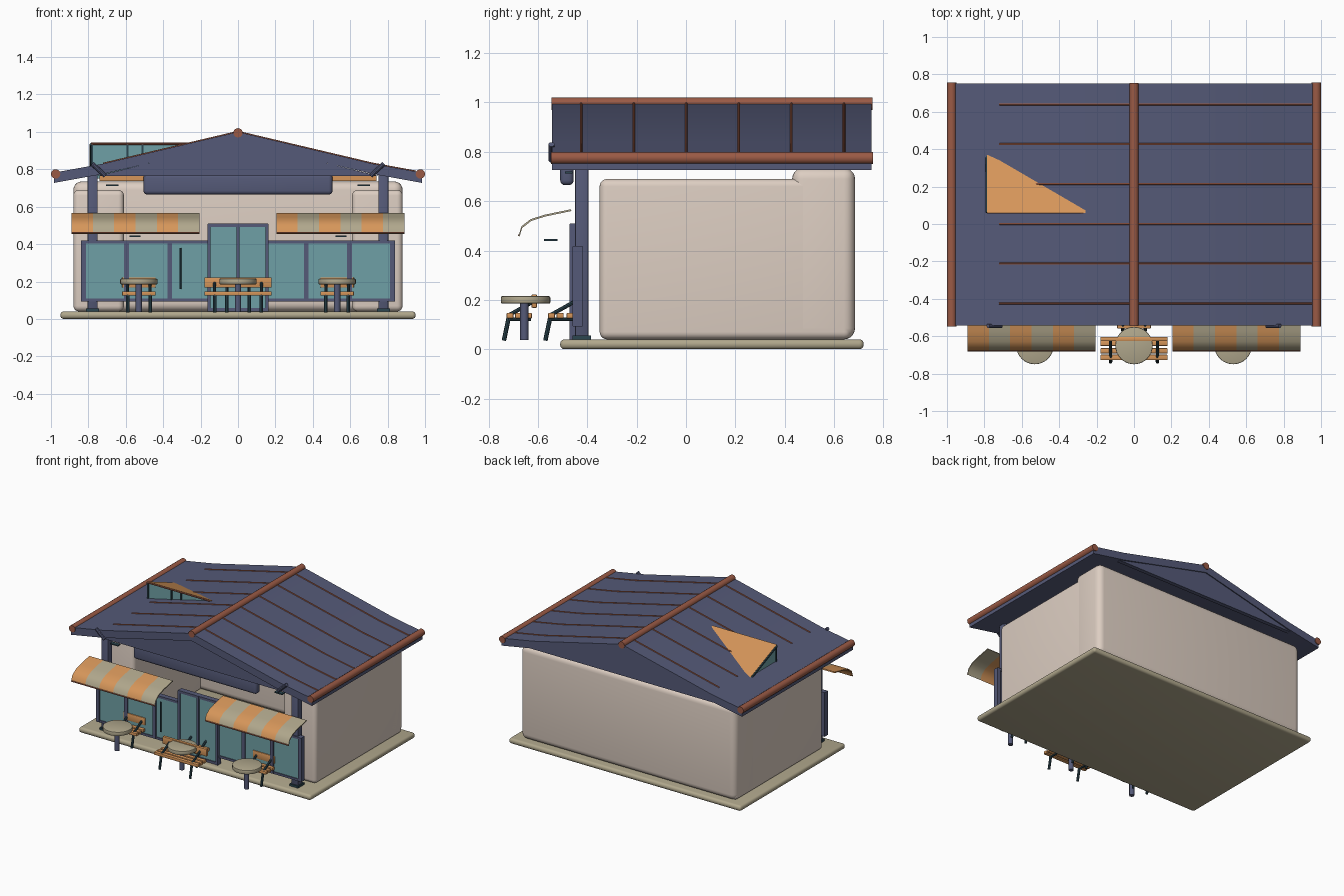
import bpy, bmesh, math
from mathutils import Vector

if "Cube" in bpy.data.objects:
    bpy.data.objects.remove(bpy.data.objects["Cube"])


def material(name, hexcode):
    """Flat material from an sRGB hex code."""
    rgb = [int(hexcode[i:i + 2], 16) / 255 for i in (0, 2, 4)]
    lin = [c / 12.92 if c < 0.04 else ((c + 0.055) / 1.055) ** 2.4 for c in rgb]
    m = bpy.data.materials.new(name)
    m.use_nodes = True
    m.diffuse_color = (*lin, 1)
    m.node_tree.nodes["Principled BSDF"].inputs["Base Color"].default_value = (*lin, 1)
    return m


slate = material("slate blue", "555A78")
plaster = material("warm plaster", "DDCEC2")
stone = material("sand stone", "B0A78C")
teal = material("teal glass", "6FA0A6")
orange = material("orange wood", "D6965A")
copper = material("copper brown", "9A5A45")
iron = material("dark iron", "2C4650")


def finish(name, bm, mat, bevel=0, segments=3):
    bmesh.ops.recalc_face_normals(bm, faces=bm.faces)
    me = bpy.data.meshes.new(name)
    bm.to_mesh(me)
    bm.free()
    ob = bpy.data.objects.new(name, me)
    bpy.context.collection.objects.link(ob)
    for m in mat if isinstance(mat, list) else [mat]:
        me.materials.append(m)
    bpy.ops.object.select_all(action="DESELECT")
    bpy.context.view_layer.objects.active = ob
    ob.select_set(True)
    if bevel:
        b = ob.modifiers.new("round", "BEVEL")
        b.width, b.segments = bevel, segments
        bpy.ops.object.modifier_apply(modifier="round")
    bpy.ops.object.shade_smooth_by_angle(angle=math.radians(35))
    return ob


def box(name, xs, ys, zs, mat, bevel=0, segments=3):
    bm = bmesh.new()
    bmesh.ops.create_cube(bm, size=1)
    for v in bm.verts:
        v.co = [(a + b) / 2 + c * (b - a) for (a, b), c in zip((xs, ys, zs), v.co)]
    return finish(name, bm, mat, bevel, segments)


def rod(name, p, q, r, mat, sides=16, bevel=0):
    p, q = Vector(p), Vector(q)
    bm = bmesh.new()
    bmesh.ops.create_cone(bm, cap_ends=True, segments=sides, radius1=r, radius2=r, depth=(q - p).length)
    turn = (q - p).to_track_quat("Z", "Y")
    for v in bm.verts:
        v.co = turn @ v.co + (p + q) / 2
    return finish(name, bm, mat, bevel, 2)


def prism(name, points, start, end, axis, mat):
    """Extrude a closed profile along x (points are y, z) or y (points are x, z)."""
    bm = bmesh.new()
    place = (lambda a, b: (start, a, b)) if axis == "x" else (lambda a, b: (a, start, b))
    face = bm.faces.new([bm.verts.new(place(*p)) for p in points])
    out = bmesh.ops.extrude_face_region(bm, geom=[face])["geom"]
    shift = Vector((end - start, 0, 0) if axis == "x" else (0, end - start, 0))
    for g in out:
        if isinstance(g, bmesh.types.BMVert):
            g.co += shift
    return finish(name, bm, mat)


SIDES = (("right", -1), ("left", 1))


def span(s, a, b):
    return tuple(sorted((s * a, s * b)))


# Ground slab and plaster walls
box("base_slab", (-0.95, 0.95), (-0.51, 0.72), (0, 0.04), stone, 0.018, 4)
box("back_wall", (-0.88, 0.88), (0.43, 0.685), (0.04, 0.735), plaster, 0.045, 5)
for side, s in SIDES:
    box(side + "_wall", span(s, 0.61, 0.88), (-0.35, 0.67), (0.04, 0.69), plaster, 0.03, 5)

# Roof shell with gable panels
half = [(0, 1.0), (0.72, 0.83), (0.985, 0.782)]
T = 0.055
top = [(-x, z) for x, z in reversed(half)] + half[1:]
prism("roof", top + [(x, z - T) for x, z in reversed(top)], -0.543, 0.752, "y", slate)
for end, y in (("front", -0.535), ("back", 0.715)):
    prism(end + "_gable", [(-0.75, 0.765), (0, 0.95), (0.75, 0.765)], y, y + 0.03, "y", slate)

# Ridge, eave and seam trim
rod("ridge_cap", (0, -0.545, 0.995), (0, 0.755, 0.995), 0.025, copper)
for side, s in SIDES:
    rod(side + "_eave_tube", (s * 0.975, -0.547, 0.775), (s * 0.975, 0.757, 0.775), 0.025, copper)
    for i in range(6):
        y = -0.425 + i * 0.213
        rod(side + "_seam_upper", (0, y, 1.0), (s * 0.72, y, 0.83), 0.0055, copper, 8)
        if s > 0:
            rod(side + "_seam_lower", (0.72, y, 0.83), (0.95, y, 0.788), 0.0055, copper, 8)
    rod(side + "_gable_clip", (s * 0.78, -0.545, 0.83), (s * 0.71, -0.545, 0.765), 0.012, slate, 10)

# Wedge dormer on the right slope
prism("dormer_glass", [(0.068, 0.935), (0.43, 0.785), (0.068, 0.75)], -0.78, -0.27, "x", teal)
prism("dormer_roof", [(0.06, 0.932), (0.06, 0.944), (0.43, 0.794), (0.43, 0.782)], -0.785, -0.26, "x", orange)
rod("dormer_front_trim", (-0.785, 0.061, 0.937), (-0.27, 0.061, 0.937), 0.006, copper, 8)
rod("dormer_side_trim", (-0.786, 0.062, 0.933), (-0.786, 0.43, 0.783), 0.008, iron, 8)
for x in (-0.78, -0.59, -0.51):
    box("dormer_mullion", (x - 0.005, x + 0.005), (0.06, 0.07), (0.77, 0.935), iron)

# Rounded front beam and timber plank behind it
box("front_beam", (-0.505, 0.505), (-0.51, -0.455), (0.665, 0.775), slate, 0.02, 4)
box("front_plank", (-0.74, 0.74), (-0.47, -0.44), (0.737, 0.768), orange)

# Posts, their feet and lamps
for side, s in SIDES:
    box(side + "_post", span(s, 0.75, 0.805), (-0.45, -0.395), (0.04, 0.8), slate, 0.008, 2)
    box(side + "_post_foot", span(s, 0.742, 0.813), (-0.46, -0.385), (0.04, 0.055), iron)
    box(side + "_ceiling_lamp", span(s, 0.64, 0.705), (-0.49, -0.46), (0.712, 0.72), iron)
    box(side + "_hanging_lamp", span(s, 0.52, 0.58), (-0.575, -0.52), (0.439, 0.447), iron)

# Shop windows
for side, s in SIDES:
    box(side + "_window_glass", span(s, 0.16, 0.83), (-0.452, -0.43), (0.1, 0.41), teal)
    for z in (0.1, 0.41):
        box(side + "_window_rail", span(s, 0.16, 0.84), (-0.458, -0.42), (z - 0.008, z + 0.008), slate)
    for x in (0.365, 0.597, 0.827):
        box(side + "_window_mullion", span(s, x - 0.013, x + 0.013), (-0.46, -0.42), (0.094, 0.416), slate)
rod("window_handle", (-0.308, -0.463, 0.16), (-0.308, -0.463, 0.38), 0.005, iron, 8)

# Double door
box("door_glass", (-0.155, 0.155), (-0.463, -0.44), (0.05, 0.5), teal)
for x in (-0.155, 0, 0.155):
    box("door_stile", (x - 0.009, x + 0.009), (-0.472, -0.43), (0.04, 0.508), slate)
for z in (0.05, 0.5):
    box("door_rail", (-0.16, 0.16), (-0.47, -0.43), (z - 0.009, z + 0.009), slate)

# Striped awnings: six curved strips, each a thin sheet
curve = [(-0.467, 0.567), (-0.573, 0.545), (-0.63, 0.527), (-0.667, 0.498), (-0.678, 0.462)]
sheet = curve + [(y + 0.003, z - 0.007) for y, z in reversed(curve)]
W = 0.114
for side, x0 in (("right", -0.89), ("left", 0.205)):
    for i in range(6):
        x = x0 + i * W
        prism(side + "_awning_stripe", sheet, x, x + W, "x", (orange, stone)[i % 2])
    rod(side + "_awning_hem", (x0, -0.677, 0.462), (x0 + 6 * W, -0.677, 0.462), 0.004, copper, 8)


# Seats: planks on slanted iron frames, with a leaning back
def seat(name, x, y, half_width, leg):
    for dy in (0.025, 0.06, 0.1):
        box(name + "_seat_plank", (x - half_width, x + half_width), (y + dy - 0.014, y + dy + 0.014),
            (0.125, 0.147), orange, 0.004, 2)
    box(name + "_back_plank", (x - half_width, x + half_width), (y + 0.112, y + 0.134),
        (0.168, 0.222), orange, 0.004, 2)
    for s in (-1, 1):
        lx = x + s * leg
        rod(name + "_front_leg", (lx, y, 0.035), (lx, y + 0.02, 0.13), 0.009, iron, 8)
        rod(name + "_side_bar", (lx, y + 0.01, 0.122), (lx, y + 0.11, 0.122), 0.007, iron, 8)
        rod(name + "_back_bar", (lx, y + 0.015, 0.135), (lx, y + 0.122, 0.195), 0.008, iron, 8)


for x in (-0.53, 0, 0.53):
    seat("chair", x, -0.57, 0.09, 0.06)
    rod("table_top", (x, -0.65, 0.185), (x, -0.65, 0.215), 0.1, stone, 32, 0.005)
    rod("table_stem", (x, -0.655, 0.038), (x, -0.655, 0.19), 0.017, slate, 16)
seat("bench", 0, -0.738, 0.18, 0.125)
